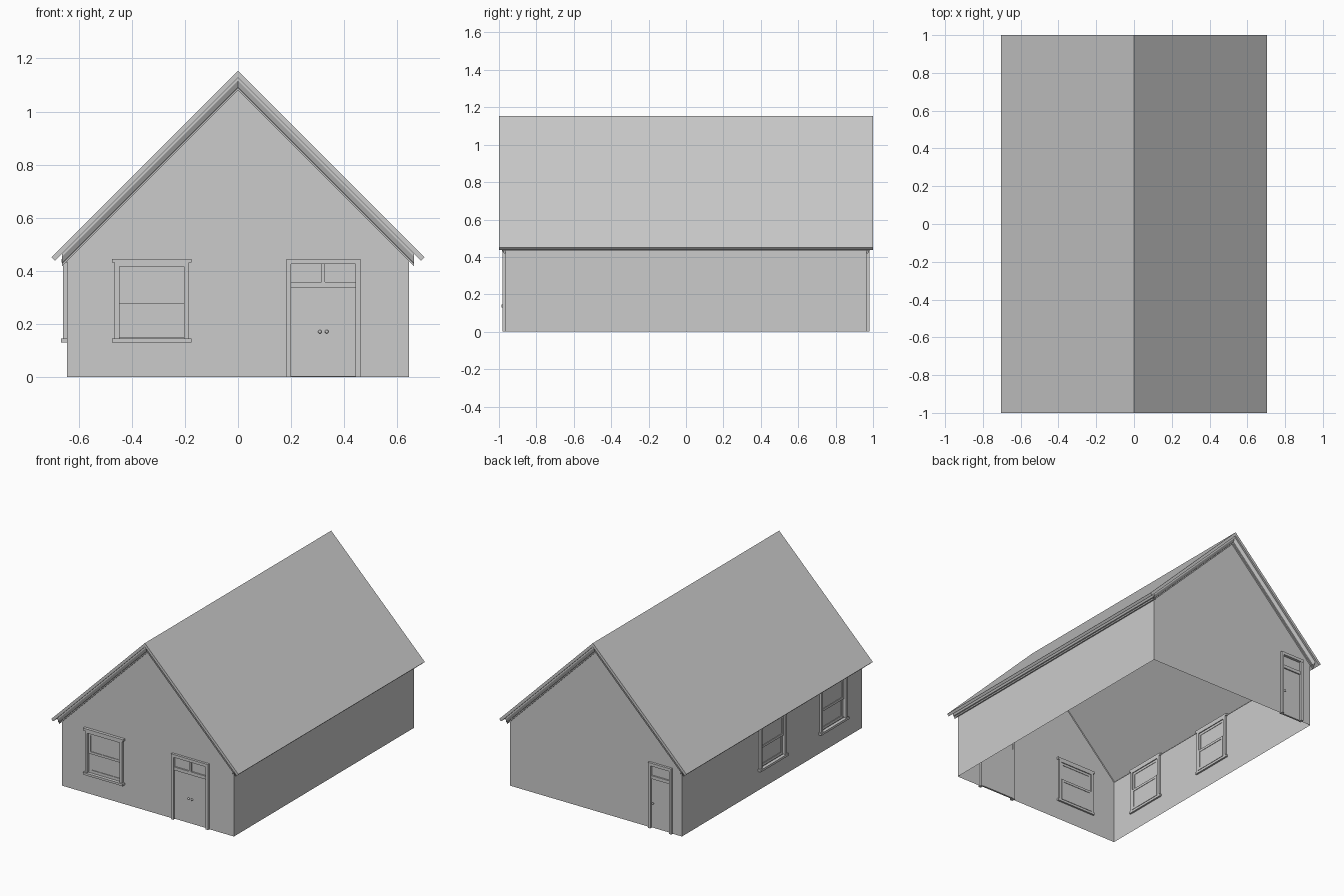
import bpy, math
from mathutils import Matrix, Vector
from mathutils.geometry import tessellate_polygon

if "Cube" in bpy.data.objects:
    bpy.data.objects.remove(bpy.data.objects["Cube"])

HX, HY = 0.645, 0.965            # wall half width / half length
EAVE, APEX = 0.435, 1.08         # wall top at eaves / at gable peak
ROOF_IN, ROOF_OUT = 1.128, 1.154  # roof underside and top at the ridge


def place(angle, dist):
    """Wall frame: local x runs along the wall, -y points outward."""
    return Matrix.Rotation(math.radians(angle), 4, 'Z') @ Matrix.Translation((0, -dist, 0))


FRONT, RIGHT, BACK, LEFT = place(0, HY), place(90, HX), place(180, HY), place(-90, HX)


def make(name, verts, faces, m=Matrix()):
    me = bpy.data.meshes.new(name)
    me.from_pydata([m @ Vector(v) for v in verts], [], faces)
    ob = bpy.data.objects.new(name, me)
    bpy.context.collection.objects.link(ob)
    return ob


def boxes(name, items, m):
    """Each item: u0, u1, z0, z1, depth inner, depth outer."""
    vs, fs = [], []
    for u0, u1, z0, z1, d0, d1 in items:
        b = len(vs)
        vs += [(u, -d, z) for z in (z0, z1) for u, d in ((u0, d1), (u1, d1), (u1, d0), (u0, d0))]
        fs += [[b + i for i in f] for f in ((3, 2, 1, 0), (4, 5, 6, 7), (0, 1, 5, 4),
                                            (1, 2, 6, 5), (2, 3, 7, 6), (3, 0, 4, 7))]
    return make(name, vs, fs, m)


def wall(name, outline, holes, m):
    loops = [[Vector((u, z, 0)) for u, z in lp] for lp in [outline] + holes]
    tris = tessellate_polygon(loops)
    make(name, [(p.x, 0, p.y) for lp in loops for p in lp], [list(t) for t in tris], m)


def ring(u0, u1, z0, z1, w, d0, d1):
    """Rectangular frame as four bars."""
    return [(u0, u0 + w, z0, z1, d0, d1), (u1 - w, u1, z0, z1, d0, d1),
            (u0 + w, u1 - w, z0, z0 + w, d0, d1), (u0 + w, u1 - w, z1 - w, z1, d0, d1)]


WIN = 0.14                       # window half width to casing outside


def win_hole(c):
    a = WIN - 0.015
    return [(c - a, 0.15), (c + a, 0.15), (c + a, 0.425), (c - a, 0.425)]


def window(name, c, m):
    a, b = WIN, WIN - 0.018
    boxes(name + "_casing", [
        (c - a, c - b, 0.145, 0.43, -0.012, 0.015), (c + b, c + a, 0.145, 0.43, -0.012, 0.015),
        (c - a - 0.01, c + a + 0.01, 0.43, 0.445, -0.012, 0.02),
        (c - b, c + b, 0.415, 0.43, -0.012, 0.015),
        (c - a - 0.01, c + a + 0.01, 0.13, 0.145, -0.012, 0.022)], m)
    mid = 0.282
    boxes(name + "_sashes", ring(c - b, c + b, mid - 0.008, 0.415, 0.016, -0.006, 0.003)
          + ring(c - b, c + b, 0.145, mid + 0.008, 0.016, -0.015, -0.006), m)
    boxes(name + "_glass", [(c - b, c + b, mid, 0.415, -0.003, -0.001),
                            (c - b, c + b, 0.145, mid, -0.012, -0.010)], m)


def door(name, u0, u1, leaves, m):
    w, bar = 0.018, 0.013
    i0, i1 = u0 + w, u1 - w
    parts = [(u0, i0, 0, 0.43, -0.012, 0.015), (i1, u1, 0, 0.43, -0.012, 0.015),
             (u0, u1, 0.425, 0.445, -0.012, 0.016), (i0, i1, 0.335, 0.357, -0.012, 0.008)]
    mid = (i0 + i1) / 2
    if leaves == 2:
        parts.append((mid - bar / 2, mid + bar / 2, 0.357, 0.425, -0.012, 0.008))
    boxes(name + "_frame", parts, m)
    boxes(name + "_transom_glass", [(i0, i1, 0.357, 0.425, -0.006, -0.002)], m)
    step = (i1 - i0) / leaves
    boxes(name + "_leaves", [(i0 + k * step + 0.001 * k, i0 + (k + 1) * step, 0.002, 0.335, -0.012, 0)
                             for k in range(leaves)], m)
    for k, u in enumerate([mid - bar, mid + bar] if leaves == 2 else [i0 + 0.013]):
        bpy.ops.mesh.primitive_uv_sphere_add(segments=12, ring_count=8, radius=0.007)
        knob = bpy.context.object
        knob.name = f"{name}_knob_{k + 1}"
        knob.matrix_world = m @ Matrix.Translation((u, -0.007, 0.17))
        bpy.ops.object.shade_smooth()


def gable(u0, u1):
    """Gable outline with a doorway notch in its base."""
    a, b = u0 + 0.01, u1 - 0.01
    return [(-HX, 0), (a, 0), (a, 0.435), (b, 0.435), (b, 0), (HX, 0), (HX, EAVE), (0, APEX), (-HX, EAVE)]


# walls: open shell with openings
side = [(-HY, 0), (HY, 0), (HY, EAVE), (-HY, EAVE)]
wall("front_wall", gable(0.182, 0.461), [win_hole(-0.325)], FRONT)
wall("back_wall", gable(0.40, 0.575), [], BACK)
wall("right_wall", side, [], RIGHT)
wall("left_wall", side, [win_hole(0.0), win_hole(0.65)], LEFT)

# windows and doors
window("front_window", -0.325, FRONT)
window("left_window_1", 0.0, LEFT)
window("left_window_2", 0.65, LEFT)
door("front_double_door", 0.182, 0.461, 2, FRONT)
door("back_door", 0.40, 0.575, 1, BACK)

# roof: chevron section with square-cut eaves
sec = [(0, ROOF_OUT), (0.703, ROOF_OUT - 0.703), (0.69, ROOF_IN - 0.69), (0, ROOF_IN),
       (-0.69, ROOF_IN - 0.69), (-0.703, ROOF_OUT - 0.703)]
n = len(sec)
make("roof", [(x, y, z) for y in (-1, 1) for x, z in sec],
     [(i, i + n, (i + 1) % n + n, (i + 1) % n) for i in range(n)]
     + [(0, 5, 4, 3), (0, 3, 2, 1), (6, 9, 10, 11), (6, 7, 8, 9)])

# crown mouldings under the roof: (outward, rise) profiles
rake = [(0, 0), (0.009, 0), (0.010, 0.010), (0.014, 0.012), (0.024, 0.036), (0.024, 0.050)]
eave = [(0, 0), (0.009, 0), (0.011, 0.008), (0.018, 0.010), (0.024, 0.019), (0.025, 0.028)]
for name, m in (("front_rake_moulding", FRONT), ("back_rake_moulding", BACK)):
    vs = [(x, -o, APEX + r - abs(x)) for o, r in rake for x in (-0.663, 0, 0.663)]
    make(name, vs, [(3 * i + k, 3 * i + k + 1, 3 * i + k + 4, 3 * i + k + 3)
                    for i in range(len(rake) - 1) for k in (0, 1)], m)
for name, m in (("right_eave_moulding", RIGHT), ("left_eave_moulding", LEFT)):
    vs = [(y, -o, EAVE + r) for o, r in eave for y in (-0.985, 0.985)]
    make(name, vs, [(2 * i, 2 * i + 1, 2 * i + 3, 2 * i + 2) for i in range(len(eave) - 1)], m)
